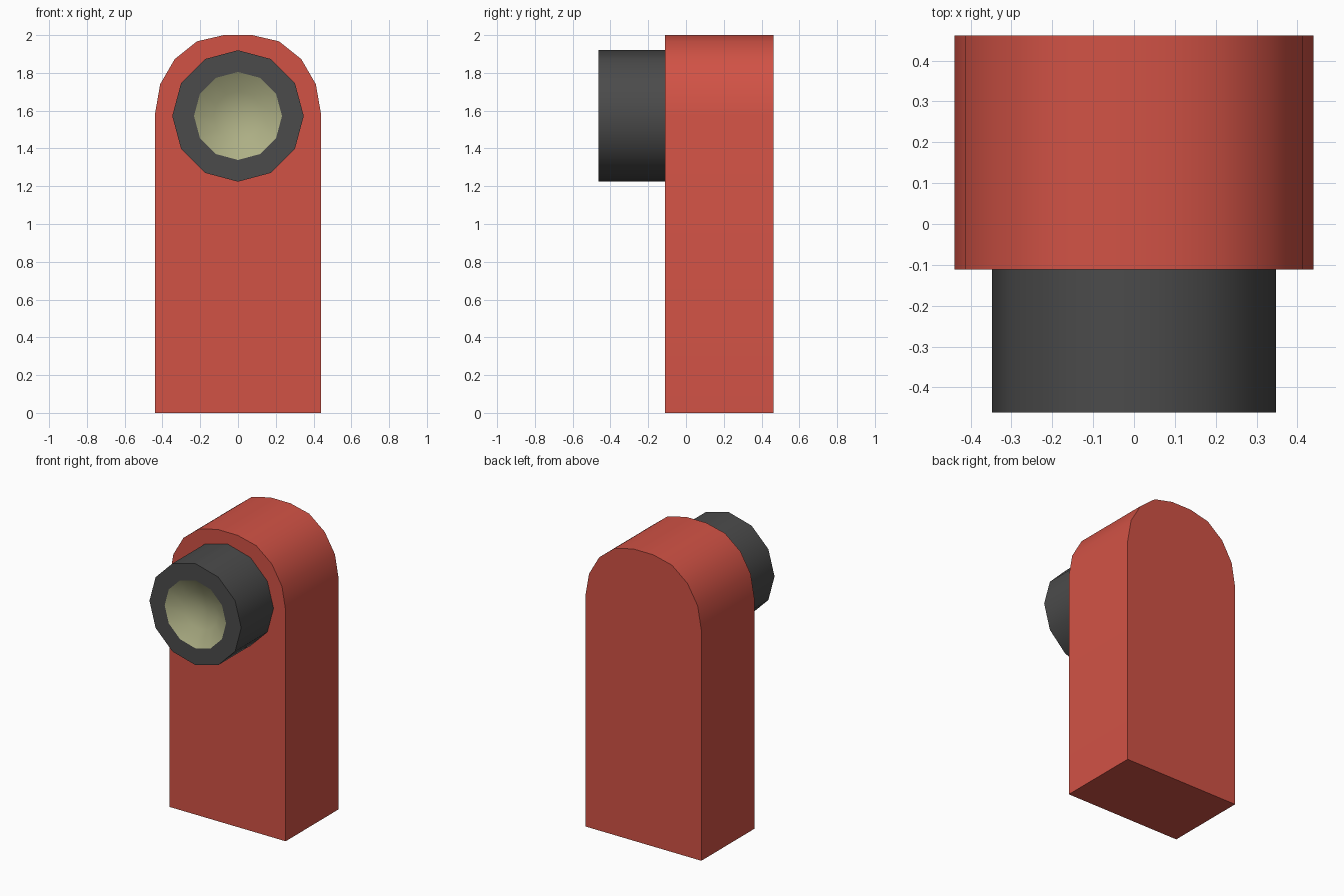
import bpy, bmesh, math

if "Cube" in bpy.data.objects:
    bpy.data.objects.remove(bpy.data.objects["Cube"])

def material(name, rgb):
    m = bpy.data.materials.new(name)
    m.diffuse_color = (*rgb, 1)
    m.use_nodes = True
    m.node_tree.nodes["Principled BSDF"].inputs["Base Color"].default_value = m.diffuse_color
    return m

RED = material("red", (0.64, 0.085, 0.06))
DARK = material("dark grey", (0.07, 0.07, 0.07))
LENS = material("pale olive", (0.42, 0.43, 0.235))

def finish(bm, name, mat):
    bmesh.ops.remove_doubles(bm, verts=bm.verts, dist=1e-5)
    me = bpy.data.meshes.new(name)
    bm.to_mesh(me)
    bm.free()
    me.materials.append(mat)
    me.shade_smooth()
    me.set_sharp_from_angle(angle=math.radians(40))
    ob = bpy.data.objects.new(name, me)
    bpy.context.collection.objects.link(ob)
    return ob

def lathe(name, profile, mat, zc, sides=12):
    """Spin a (radius, y) profile around a front-to-back axis at height zc."""
    bm = bmesh.new()
    rings = []
    for r, y in profile:
        rings.append([bm.verts.new((r * math.sin(2 * math.pi * i / sides), y,
                                    zc + r * math.cos(2 * math.pi * i / sides)))
                      for i in range(sides)] if r > 0 else [bm.verts.new((0, y, zc))] * sides)
    for a, b in zip(rings, rings[1:]):
        for i in range(sides):
            j = (i + 1) % sides
            bm.faces.new(list(dict.fromkeys((a[i], a[j], b[j], b[i]))))
    return finish(bm, name, mat)

# Body: arched outline extruded front to back
half = [(0.44, 0), (0.44, 1.58), (0.412, 1.74), (0.335, 1.873), (0.217, 1.967), (0.075, 2.0)]
outline = half + [(-x, z) for x, z in reversed(half)]
bm = bmesh.new()
face = bm.faces.new([bm.verts.new((x, -0.112, z)) for x, z in outline])
ext = bmesh.ops.extrude_face_region(bm, geom=[face])
moved = [v for v in ext["geom"] if isinstance(v, bmesh.types.BMVert)]
bmesh.ops.translate(bm, verts=moved, vec=(0, 0.574, 0))
if not any(abs(f.normal.y) > 0.9 and f.calc_center_median().y < -0.1 for f in bm.faces):
    bm.faces.new([v for v in face.verts])
bmesh.ops.recalc_face_normals(bm, faces=bm.faces)
finish(bm, "body", RED)

# Round housing on the front, and the shallow dished lens inside it
ZC, FRONT = 1.572, -0.462
lathe("lens_housing", [(0.233, FRONT), (0.348, FRONT), (0.348, -0.112)], DARK, ZC)
lathe("lens", [(0, FRONT + 0.085), (0.13, FRONT + 0.06), (0.233, FRONT)], LENS, ZC)
